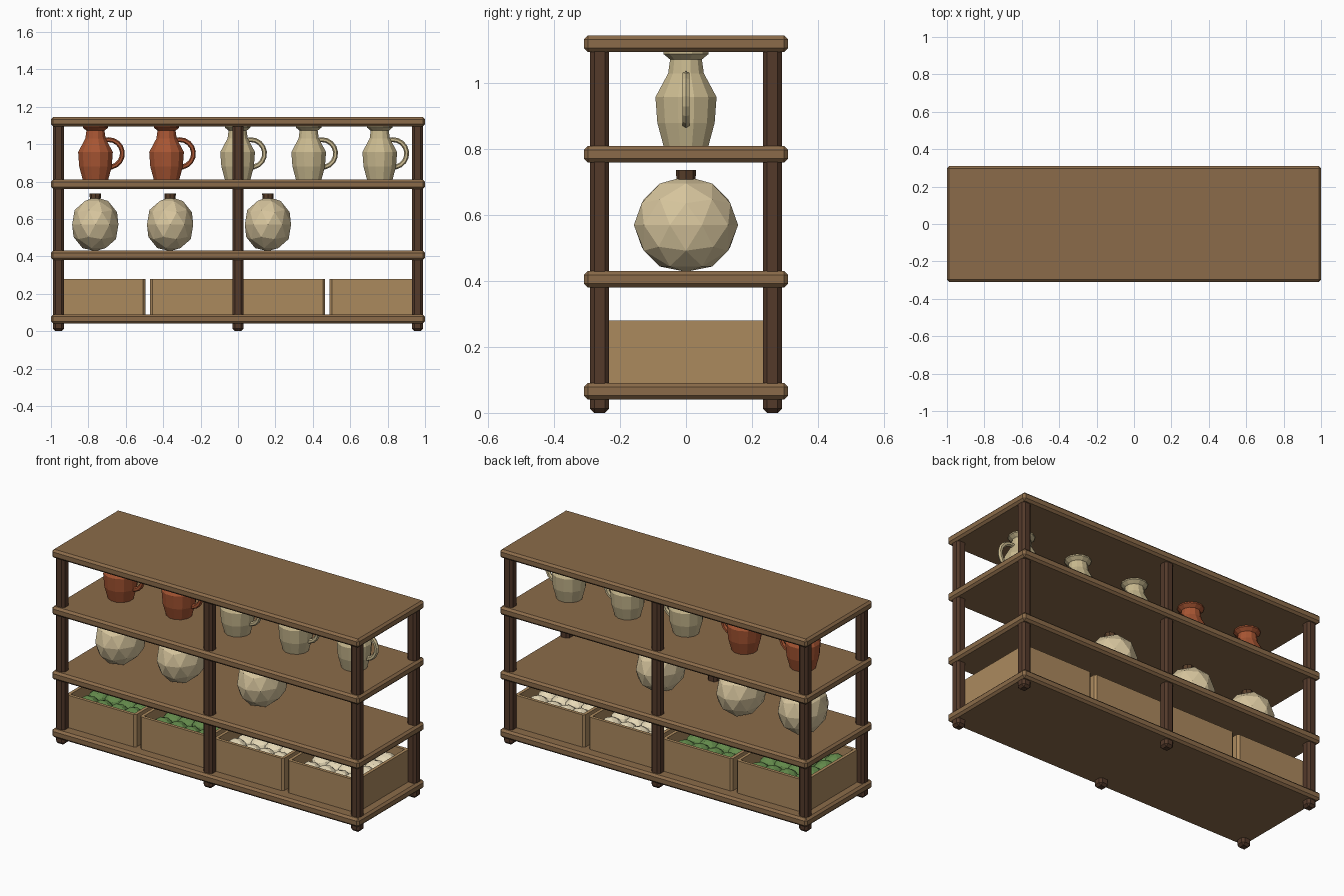
import bpy, bmesh, math, random
from mathutils import Matrix, Vector

random.seed(4)
cube = bpy.data.objects.get("Cube")
if cube:
    bpy.data.objects.remove(cube, do_unlink=True)


def material(name, *rgb):
    col = [(c / 255) ** 2.2 for c in rgb] + [1]
    m = bpy.data.materials.new(name)
    m.use_nodes = True
    m.diffuse_color = col
    m.node_tree.nodes["Principled BSDF"].inputs["Base Color"].default_value = col
    return m


SHELF = material("shelf wood", 138, 107, 75)
POST = material("dark post wood", 84, 60, 46)
CRATE = material("crate wood", 170, 136, 94)
CLAY = material("terracotta", 166, 86, 54)
CREAM = material("cream glaze", 200, 184, 142)
GOURD = material("pale gourd", 214, 196, 156)
STEM = material("gourd stem", 88, 64, 46)
GREEN = material("green produce", 98, 136, 76)
IVORY = material("ivory produce", 230, 216, 182)


def finish(name, bm, *mats):
    me = bpy.data.meshes.new(name)
    bm.to_mesh(me)
    bm.free()
    for m in mats:
        me.materials.append(m)
    ob = bpy.data.objects.new(name, me)
    bpy.context.collection.objects.link(ob)
    return ob


def box(lo, hi):
    bm = bmesh.new()
    lo, hi = Vector(lo), Vector(hi)
    bmesh.ops.create_cube(bm, size=1, matrix=Matrix.Translation((lo + hi) / 2)
                          @ Matrix.Diagonal((hi - lo).to_4d()))
    return bm


def chamfer(bm, width, edges=None):
    bmesh.ops.bevel(bm, geom=edges or bm.edges[:], offset=width, segments=1, affect='EDGES')


def ellipsoid(bm, centre, radii):
    bmesh.ops.create_icosphere(bm, subdivisions=2, radius=1,
                               matrix=Matrix.Translation(centre) @ Matrix.Diagonal((*radii, 1)))


# Four shelf boards
for i, top in enumerate((0.09, 0.43, 0.81, 1.145)):
    bm = box((-1, -0.31, top - 0.05), (1, 0.31, top))
    chamfer(bm, 0.012)
    finish(f"shelf_{i + 1}", bm, SHELF)

# Six posts
for x, side in ((-0.96, "right"), (0, "middle"), (0.96, "left")):
    for y, face in ((-0.262, "front"), (0.262, "back")):
        bm = box((x - 0.029, y - 0.029, 0), (x + 0.029, y + 0.029, 1.12))
        chamfer(bm, 0.013)
        finish(f"{face}_{side}_post", bm, POST)


# Open crates filled with produce
def crate(i, x, mat):
    bm = box((x - 0.227, -0.245, 0.088), (x + 0.227, 0.245, 0.28))
    chamfer(bm, 0.012, [e for e in bm.edges if abs(e.verts[0].co.z - e.verts[1].co.z) > 0.1])
    top = max(bm.faces, key=lambda f: f.calc_center_median().z)
    bmesh.ops.inset_individual(bm, faces=[top], thickness=0.02)
    floor = bmesh.ops.extrude_discrete_faces(bm, faces=[top])["faces"]
    bmesh.ops.translate(bm, verts=floor[0].verts, vec=(0, 0, -0.17))
    finish(f"crate_{i}", bm, CRATE)

    bm = bmesh.new()
    for col in range(4):
        for row in range(4):
            jitter = [random.uniform(-0.006, 0.006) for _ in range(3)]
            centre = Vector((x + (col - 1.5) * 0.092, (row - 1.5) * 0.102, 0.205)) + Vector(jitter)
            ellipsoid(bm, centre, (0.062, 0.065, 0.056))
    finish(f"produce_{i}", bm, mat)


for i, x in enumerate((-0.722, -0.243, 0.239, 0.717)):
    crate(i + 1, x, GREEN if x < 0 else IVORY)

# Round gourds with short stems
for i, x in enumerate((-0.763, -0.363, 0.16)):
    bm = bmesh.new()
    ellipsoid(bm, (x, 0, 0.57), (0.13, 0.158, 0.148))
    for v in bm.verts:
        v.co.z = max(v.co.z, 0.428)
    finish(f"gourd_{i + 1}", bm, GOURD)
    bm = bmesh.new()
    bmesh.ops.create_cone(bm, cap_ends=True, segments=8, radius1=0.028, radius2=0.031,
                          depth=0.04, matrix=Matrix.Translation((x, 0, 0.717)))
    finish(f"gourd_stem_{i + 1}", bm, STEM)

# Jugs: turned body with a flared lip, open at the top
JUG = [(0.07, 0.808), (0.09, 0.88), (0.096, 0.958), (0.056, 1.03), (0.05, 1.072),
       (0.07, 1.088), (0.07, 1.096), (0.044, 1.078), (0.044, 1.03)]
SIDES = 12


def ring_strip(bm, rings, closed):
    for a, b in zip(rings, rings[1:]):
        n = len(a)
        for k in range(n):
            bm.faces.new((a[k], a[(k + 1) % n], b[(k + 1) % n], b[k]))
    if closed:
        bm.faces.new(rings[0][::-1])
        bm.faces.new(rings[-1])


def jug(i, x, mat):
    bm = bmesh.new()
    rings = []
    for r, z in JUG:
        angles = [(k + 0.5) * math.tau / SIDES for k in range(SIDES)]
        rings.append([bm.verts.new((x + r * math.cos(a), r * math.sin(a), z)) for a in angles])
    ring_strip(bm, rings, True)
    bmesh.ops.recalc_face_normals(bm, faces=bm.faces)
    finish(f"jug_{i}", bm, mat)

    # Curved handle on the left side
    bm = bmesh.new()
    rings = []
    for s in range(11):
        t = math.radians(112 - s * 21)
        ring = []
        for k in range(6):
            a = k * math.tau / 6
            r = 0.074 + 0.013 * math.cos(a)
            ring.append(bm.verts.new((x + 0.07 + r * math.cos(t), 0.013 * math.sin(a),
                                      0.95 + r * math.sin(t))))
        rings.append(ring)
    ring_strip(bm, rings, True)
    bmesh.ops.recalc_face_normals(bm, faces=bm.faces)
    finish(f"jug_handle_{i}", bm, mat)


for i in range(5):
    jug(i + 1, (i - 2) * 0.38 - 0.002, CLAY if i < 2 else CREAM)
